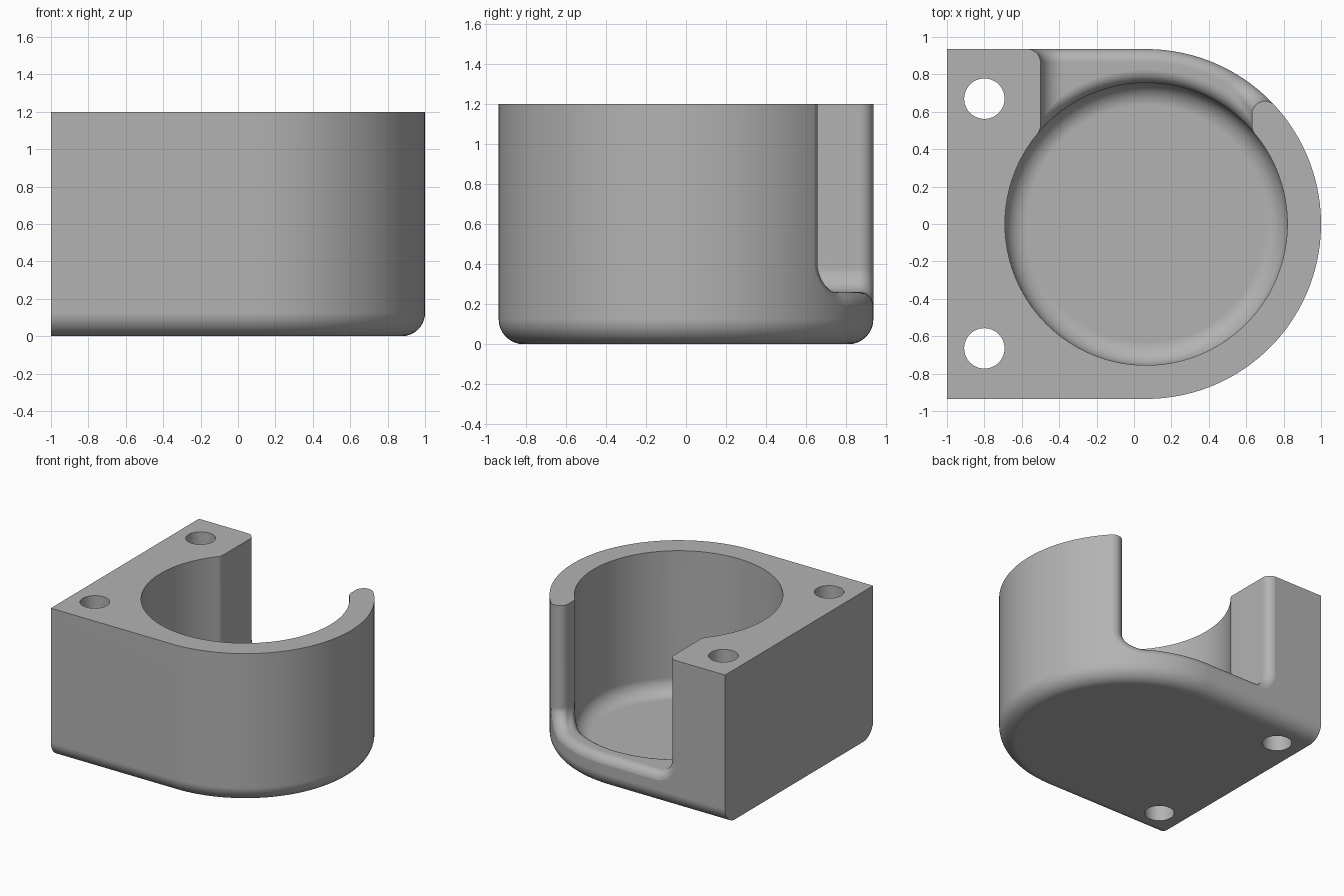
import bpy, bmesh
from math import sin, cos, pi, hypot, sqrt, atan2, radians

if "Cube" in bpy.data.objects:
    bpy.data.objects.remove(bpy.data.objects["Cube"])

HEIGHT, R_OUT, R_BORE, CX = 1.2, 0.935, 0.755, 0.065
BASE_ROUND, FLOOR, FLOOR_ROUND = 0.125, 0.065, 0.12
HALF_GAP, LIP, EDGE, CORNER = 0.565, 0.26, 0.07, 0.12
TOP = HEIGHT + 0.1

grey = bpy.data.materials.new("warm_free_grey")
grey.name = "plain grey"
grey.use_nodes = True
grey.diffuse_color = (0.45, 0.45, 0.45, 1)
grey.node_tree.nodes["Principled BSDF"].inputs["Base Color"].default_value = grey.diffuse_color


def make(name, rings, closed=True):
    """Skin a stack of equal point rings and cap both ends."""
    bm = bmesh.new()
    loops = [[bm.verts.new(p) for p in ring] for ring in rings]
    n = len(loops[0])
    for a, b in zip(loops, loops[1:]):
        for i in range(n):
            j = (i + 1) % n
            bm.faces.new((a[i], a[j], b[j], b[i]))
    for loop in (loops[0], loops[-1]):
        if closed:
            bm.faces.new(loop)
        else:  # loop is a lower row followed by a reversed upper row
            for i in range(n // 2 - 1):
                bm.faces.new((loop[i], loop[i + 1], loop[n - 2 - i], loop[n - 1 - i]))
    bmesh.ops.recalc_face_normals(bm, faces=bm.faces)
    mesh = bpy.data.meshes.new(name)
    bm.to_mesh(mesh)
    bm.free()
    mesh.materials.append(grey)
    obj = bpy.data.objects.new(name, mesh)
    bpy.context.scene.collection.objects.link(obj)
    return obj


def circle(x, y, r, z, n):
    return [(x + r * cos(2 * pi * i / n), y + r * sin(2 * pi * i / n), z) for i in range(n)]


# D-shaped body, rounded along the bottom except at the flat mounting face
def outline(inset, z):
    r = R_OUT - inset
    arc = [(CX + r * sin(pi * i / 80), -r * cos(pi * i / 80), z) for i in range(81)]
    return [(-1, -r, z)] + arc + [(-1, r, z)]


steps = [pi / 2 * i / 10 for i in range(11)]
body = make("holder_body",
            [outline(BASE_ROUND * (1 - sin(a)), BASE_ROUND * (1 - cos(a))) for a in steps]
            + [outline(0, HEIGHT)])

# Round pocket with a filleted floor
bore = make("bore_cutter",
            [circle(CX, 0, R_BORE - FLOOR_ROUND * (1 - sin(a)),
                    FLOOR + FLOOR_ROUND * (1 - cos(a)), 160) for a in steps]
            + [circle(CX, 0, R_BORE, TOP, 160)])

# Screw holes
holes = [make("hole_cutter", [circle(-0.8, y, 0.108, z, 48) for z in (-0.1, TOP)])
         for y in (-0.665, 0.67)]


# Side opening: its outline widens near both wall surfaces to round the edges
def end_round(outer, side, t):
    """Widening and depth below the surface for a gap end (side -1, 1) or the lip (0)."""
    if side == 0 or (outer and side < 0):
        a = t * pi / 2
        return EDGE * (1 - cos(a)), EDGE * (1 - sin(a))
    x = HALF_GAP + EDGE
    radius = R_OUT - EDGE if outer else R_BORE + EDGE
    y = sqrt(radius ** 2 - x ** 2)
    a = t * (pi - atan2(y, x) if outer else -atan2(y, x))
    if not outer:
        a = -a
    px, py = x - EDGE * cos(a), y + EDGE * sin(a) * (1 if outer else -1)
    dist = hypot(px, py)
    return px - HALF_GAP, (R_OUT - dist if outer else dist - R_BORE)


def gap_ring(outer, t, push=0.0):
    low = []
    lip_e, lip_d = end_round(outer, 0, t)

    def add(x, z, d):
        d -= push
        r = R_OUT - d if outer else R_BORE + d
        straight = outer and x < 0
        low.append((CX + x, r if straight else sqrt(r * r - x * x), z))

    def corner(side, angles):
        e0, d0 = end_round(outer, side, t)
        for a in angles:
            w = a / (pi / 2)  # 0 at the wall, 1 at the lip
            r = CORNER + e0 + (lip_e - e0) * w
            add(side * (HALF_GAP - CORNER + r * cos(a)), LIP + CORNER - r * sin(a),
                d0 + (lip_d - d0) * w)

    flat = HALF_GAP - CORNER
    corner(-1, steps)
    for i in range(1, 40):
        add(-flat + 2 * flat * i / 40, LIP - lip_e, lip_d)
    corner(1, steps[::-1])
    return low + [(x, y, TOP) for x, y, z in reversed(low)]


ts = [i / 10 for i in range(11)]
gap = make("gap_cutter",
           [gap_ring(True, 1, 0.1), gap_ring(True, 1, 0.002)]
           + [gap_ring(True, t) for t in ts[-2::-1]]
           + [gap_ring(False, t) for t in ts[:-1]]
           + [gap_ring(False, 1, 0.002), gap_ring(False, 1, 0.1)], closed=False)

# Carve the body, then remove the cutters
bpy.context.view_layer.objects.active = body
body.select_set(True)
for cutter in [bore, gap] + holes:
    cutter.hide_render = True
    mod = body.modifiers.new("cut", "BOOLEAN")
    mod.operation, mod.solver, mod.object = "DIFFERENCE", "EXACT", cutter
    bpy.ops.object.modifier_apply(modifier=mod.name)
    bpy.data.objects.remove(cutter)
bpy.ops.object.shade_smooth_by_angle(angle=radians(30))
body.modifiers.new("even_shading", "WEIGHTED_NORMAL").keep_sharp = True
